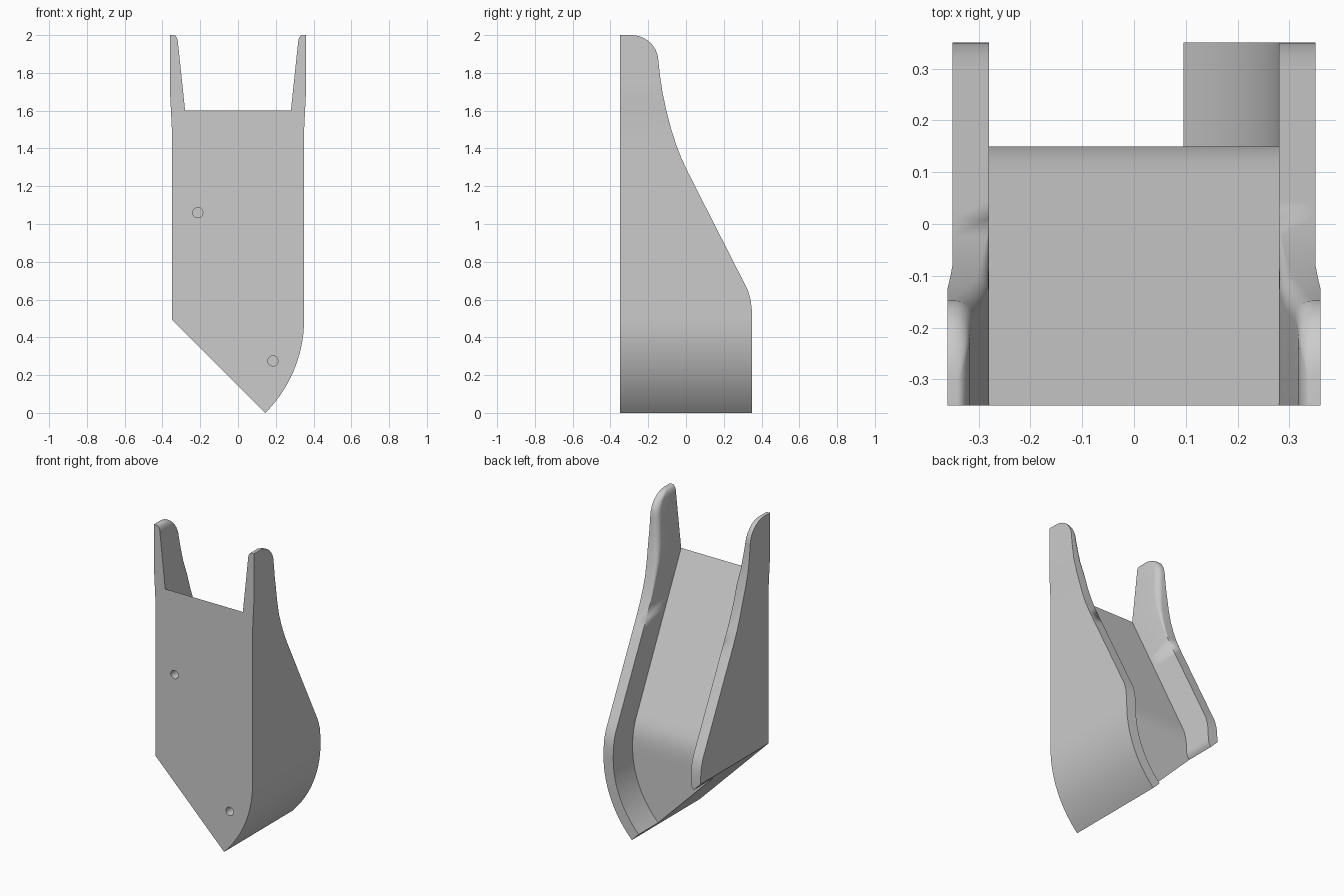
import bpy, bmesh
from math import sin, cos, pi, radians, sqrt

default = bpy.data.objects.get("Cube")
if default:
    bpy.data.objects.remove(default, do_unlink=True)

FRONT, HALF, INNER = -0.35, 0.35, 0.28
BEND_Z, FLOOR_TOP, DOME_Z, TOP = 0.495, 1.6, 1.86, 2.0
SWEEP, STEPS, FILLET = radians(45), 14, 6

# Height and depth of the rear wall edge, then of the channel floor
WALL = [(BEND_Z, .35), (.55, .348), (.6, .342), (.65, .327), (.7, .302), (1.2, .048),
        (1.275, .01), (1.35, -.025), (1.42, -.052), (1.5, -.078), (FLOOR_TOP, -.104),
        (1.7, -.125), (1.78, -.137), (DOME_Z, -.146)]
FLOOR = [(BEND_Z, .15), (.55, .148), (.6, .14), (.65, .124), (FLOOR_TOP, FRONT)]


def lerp(points, z):
    for (z0, y0), (z1, y1) in zip(points, points[1:]):
        if z <= z1:
            return y0 + (y1 - y0) * max(0, (z - z0) / (z1 - z0))
    return points[-1][1]


def ramp(z, a, b):
    return min(1, max(0, (z - a) / (b - a)))


def half_section(z):
    """Outline of one wall: front, rear, rounded inner edge, floor, front inner."""
    outer = HALF + .01 * ramp(z, 1.5, 1.7)
    inner = INNER + .037 * ramp(z, FLOOR_TOP, 1.95)
    if z > 1.95:
        inner += .023 * (1 - sqrt(max(0, 1 - ramp(z, 1.95, TOP) ** 2)))
    back = lerp(WALL, z)
    if z > DOME_Z:
        back -= .144 * (1 - sqrt(max(0, 1 - ramp(z, DOME_Z, TOP) ** 2)))
    r = min(.036 * ramp(z, 1.3, 1.7), (outer - inner) * .85)
    pts = [(outer, FRONT), (outer, back)]
    for i in range(FILLET + 1):
        a = pi / 2 * i / FILLET
        pts.append((inner + r - r * sin(a), back - r + r * cos(a)))
    return pts + [(inner, lerp(FLOOR, z)), (inner, FRONT)]


def place(bm, x, y, z, angle):
    """Lower stations turn about the bottom corner of the flat side."""
    p = x + HALF
    return bm.verts.new((-HALF + p * cos(angle), y, z - p * sin(angle)))


def bridge(bm, a, b):
    for i in range(len(a)):
        j = (i + 1) % len(a)
        bm.faces.new((a[i], a[j], b[j], b[i]))


# Stations from the turned lower end up to the prong tips
stations = [(BEND_Z, SWEEP * (1 - i / STEPS)) for i in range(STEPS)]
heights = [z for z, y in WALL] + [1.65, 1.95]
heights += [DOME_Z + (TOP - DOME_Z) * sin(pi / 2 * i / 10) for i in range(1, 11)]
stations += [(z, 0) for z in sorted(heights)]

bm = bmesh.new()
previous = None
for z, angle in stations:
    section = half_section(z)
    right = [place(bm, x, y, z, angle) for x, y in section]
    left = [place(bm, -x, y, z, angle) for x, y in section]
    full = right[:-1] + left[-2::-1] + [left[-1], right[-1]]
    if previous is None:
        bm.faces.new(full)
    elif z <= FLOOR_TOP:
        bridge(bm, previous[2], full)
    else:
        for old, new in zip(previous, (right, left)):
            bridge(bm, old[:-1], new[:-1])
    previous = (right, left, full)
for tip in previous[:2]:
    bm.faces.new(tip[:-1])
bmesh.ops.remove_doubles(bm, verts=bm.verts, dist=.0002)
bmesh.ops.recalc_face_normals(bm, faces=bm.faces)
mesh = bpy.data.meshes.new("channel_body")
bm.to_mesh(mesh)
bm.free()
body = bpy.data.objects.new("channel_body", mesh)
bpy.context.collection.objects.link(body)

# Single grey finish
grey = bpy.data.materials.new("plain_grey")
grey.use_nodes = True
grey.diffuse_color = (.6, .6, .6, 1)
grey.node_tree.nodes["Principled BSDF"].inputs["Base Color"].default_value = (.6, .6, .6, 1)
mesh.materials.append(grey)

# Blind mounting holes in the front face
for x, z in ((-.213, 1.06), (.185, .275)):
    bpy.ops.mesh.primitive_cylinder_add(vertices=32, radius=.027, depth=.2,
                                        location=(x, FRONT, z), rotation=(pi / 2, 0, 0))
    cutter = bpy.context.object
    cutter.name = "hole_cutter"
    cutter.hide_render = True
    cutter.data.materials.append(grey)
    cut = body.modifiers.new("mounting_hole", 'BOOLEAN')
    cut.operation, cut.solver, cut.object = 'DIFFERENCE', 'EXACT', cutter
    bpy.context.view_layer.objects.active = body
    bpy.ops.object.modifier_apply(modifier=cut.name)
    bpy.data.objects.remove(cutter, do_unlink=True)

# Smooth curves with crisp edges
bpy.ops.object.select_all(action='DESELECT')
body.select_set(True)
bpy.context.view_layer.objects.active = body
bpy.ops.object.shade_smooth_by_angle(angle=radians(30))
